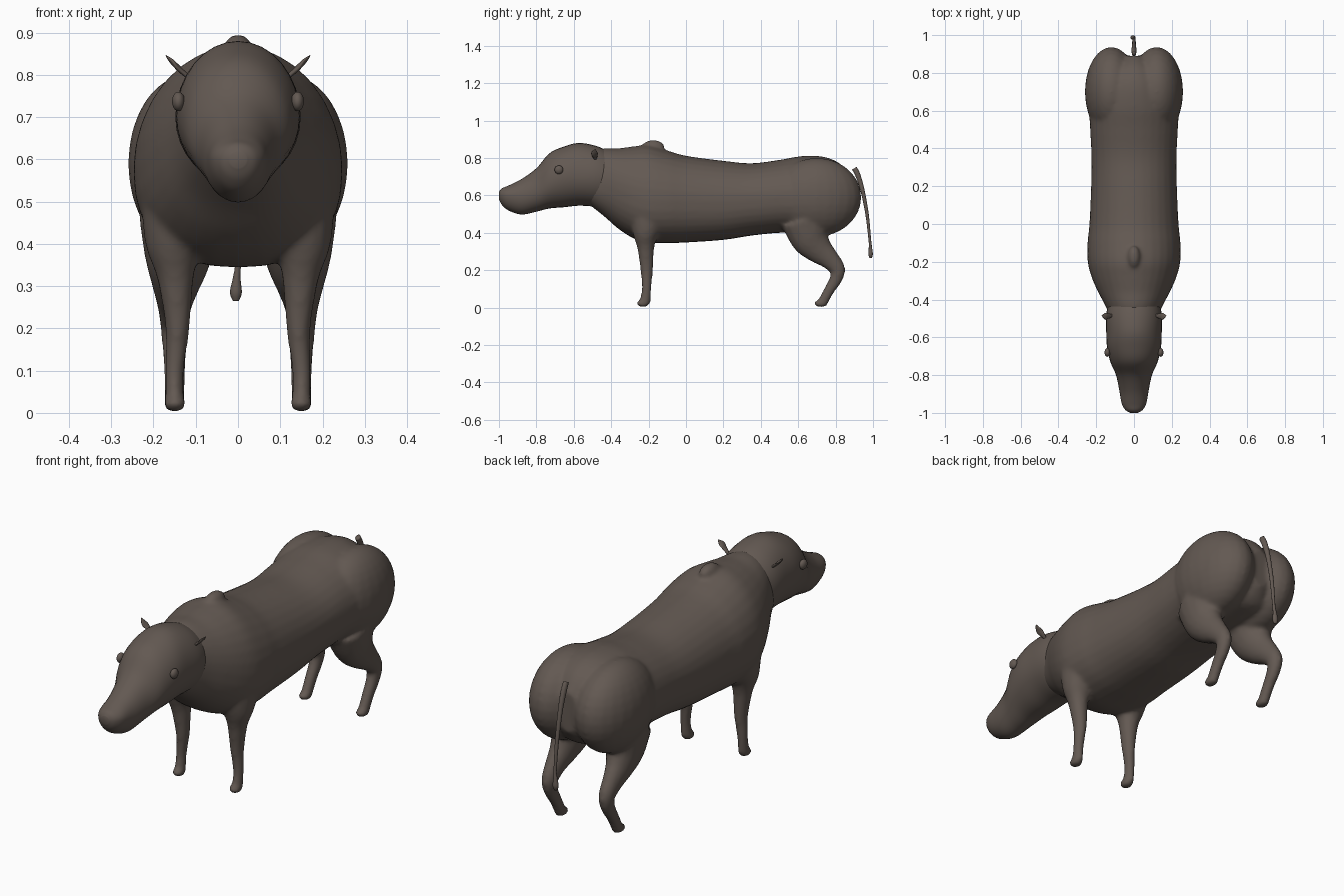
import bpy, bmesh, math
from mathutils import Vector, Matrix

if "Cube" in bpy.data.objects:
    bpy.data.objects.remove(bpy.data.objects["Cube"])

hide = bpy.data.materials.new("dark_brown_hide")
hide.diffuse_color = (0.125, 0.1, 0.085, 1)
hide.use_nodes = True
hide.node_tree.nodes["Principled BSDF"].inputs["Base Color"].default_value = hide.diffuse_color


def spline(rows, n=5):
    """Catmull-Rom interpolation of parameter rows."""
    out = []
    for i in range(len(rows) - 1):
        p = [rows[max(0, min(len(rows) - 1, i + k))] for k in (-1, 0, 1, 2)]
        for j in range(n):
            t = j / n
            out.append([0.5 * (2 * b + (c - a) * t + (2 * a - 5 * b + 4 * c - d) * t * t
                               + (3 * b - a - 3 * c + d) * t ** 3) for a, b, c, d in zip(*p)])
    return out + [list(rows[-1])]


def loft(bm, rings):
    vs = [[bm.verts.new(p) for p in r] for r in rings]
    n = len(vs[0])
    for a, b in zip(vs, vs[1:]):
        for i in range(n):
            bm.faces.new((a[i], a[(i + 1) % n], b[(i + 1) % n], b[i]))
    bm.faces.new(vs[0][::-1])
    bm.faces.new(vs[-1])


def sections(bm, rows, low=2.0, n=32):
    """Cross-sections along y: (y, z of widest point, half width, top z, bottom z)."""
    rings = []
    for y, zc, w, top, bot in spline(rows):
        ring = []
        for i in range(n):
            c, s = math.cos(math.tau * i / n), math.sin(math.tau * i / n)
            e = 2 / (low if s < 0 else 2.0)
            x = math.copysign(abs(c) ** e, c) * w
            z = zc + math.copysign(abs(s) ** e, s) * (top - zc if s > 0 else zc - bot)
            ring.append((x, y, z))
        rings.append(ring)
    loft(bm, rings)


def tube(bm, rows, n=16):
    """Limb along a path: (x, y, z, side radius, front radius)."""
    pts = spline(rows)
    rings = []
    for i, (x, y, z, ra, rb) in enumerate(pts):
        a, b = pts[max(0, i - 1)], pts[min(len(pts) - 1, i + 1)]
        t = (Vector(b[:3]) - Vector(a[:3])).normalized()
        v = t.cross(Vector((1, 0, 0))).normalized()
        u = v.cross(t)
        rings.append([Vector((x, y, z)) + u * ra * math.cos(math.tau * k / n)
                      + v * rb * math.sin(math.tau * k / n) for k in range(n)])
    loft(bm, rings)


def ball(bm, c, r, rot=Matrix()):
    bmesh.ops.create_uvsphere(bm, u_segments=24, v_segments=16, radius=1,
                              matrix=Matrix.Translation(c) @ rot @ Matrix.Diagonal((*r, 1)))


def finish(bm, name):
    bmesh.ops.recalc_face_normals(bm, faces=bm.faces)
    me = bpy.data.meshes.new(name)
    bm.to_mesh(me)
    bm.free()
    me.materials.append(hide)
    for p in me.polygons:
        p.use_smooth = True
    ob = bpy.data.objects.new(name, me)
    bpy.context.collection.objects.link(ob)
    return ob


# Torso with rump lobes, shoulder hump and legs, fused into one skin
bm = bmesh.new()
sections(bm, [(-.53, .68, .11, .82, .56), (-.44, .66, .148, .85, .49), (-.36, .63, .19, .852, .42),
              (-.28, .6, .225, .862, .37), (-.2, .58, .245, .868, .347), (-.1, .575, .246, .84, .345),
              (0, .575, .236, .812, .348), (.2, .57, .227, .785, .362), (.35, .58, .225, .772, .385),
              (.5, .59, .232, .79, .4), (.62, .59, .235, .81, .4), (.74, .59, .2, .806, .41),
              (.83, .59, .13, .765, .43), (.89, .6, .05, .69, .5)], low=2.4)
ball(bm, (0, -.175, .862), (.034, .06, .034))
for s in (1, -1):
    ball(bm, (s * .12, .7, .59), (.14, .238, .21))
    # front leg
    tube(bm, [(s * .15, -.2, .5, .08, .11), (s * .152, -.215, .4, .068, .072),
              (s * .148, -.215, .32, .044, .046), (s * .143, -.21, .2, .029, .034),
              (s * .15, -.211, .1, .022, .026), (s * .15, -.22, .025, .023, .03)])
    ball(bm, (s * .149, -.23, .022), (.027, .034, .021))
    # hind leg
    tube(bm, [(s * .135, .64, .46, .1, .13), (s * .142, .665, .37, .08, .105),
              (s * .147, .71, .31, .058, .078), (s * .15, .765, .26, .042, .056),
              (s * .15, .81, .205, .034, .042), (s * .15, .8, .15, .029, .034),
              (s * .15, .77, .1, .026, .029), (s * .15, .745, .055, .025, .028),
              (s * .15, .73, .025, .024, .028)])
    ball(bm, (s * .15, .722, .022), (.027, .038, .021))
body = finish(bm, "body_and_legs")
rm = body.modifiers.new("fuse", 'REMESH')
rm.mode = 'VOXEL'
rm.voxel_size = 0.01
rm.use_smooth_shade = True
sm = body.modifiers.new("soften", 'SMOOTH')
sm.factor = 0.5
sm.iterations = 8

# Head with long muzzle
bm = bmesh.new()
sections(bm, [(-1, .6, .02, .618, .58), (-.985, .6, .045, .637, .55), (-.95, .6, .065, .652, .52),
              (-.88, .595, .078, .687, .498), (-.8, .62, .095, .745, .513), (-.73, .67, .125, .825, .53),
              (-.65, .7, .143, .862, .537), (-.57, .7, .147, .88, .545), (-.48, .7, .147, .864, .54),
              (-.4, .69, .13, .83, .54)])
finish(bm, "head")

for s, side in ((1, "left"), (-1, "right")):
    # Eye
    bm = bmesh.new()
    ball(bm, (s * .141, -.68, .737), (.015, .023, .023))
    finish(bm, side + "_eye")
    # Small leaf-shaped ear
    bm = bmesh.new()
    tube(bm, [(s * .112, -.485, .79, .005, .006), (s * .135, -.487, .81, .006, .014),
              (s * .15, -.489, .825, .006, .018), (s * .162, -.487, .837, .004, .011),
              (s * .171, -.485, .846, .001, .001)])
    finish(bm, side + "_ear")

# Tail with tufted tip
bm = bmesh.new()
tube(bm, [(0, .9, .745, .011, .014), (0, .918, .71, .013, .014), (0, .943, .63, .011, .011),
          (0, .968, .5, .009, .009), (0, .983, .36, .007, .007), (-.003, .986, .32, .009, .009),
          (-.005, .987, .285, .014, .012), (-.005, .987, .265, .007, .006)])
finish(bm, "tail")
